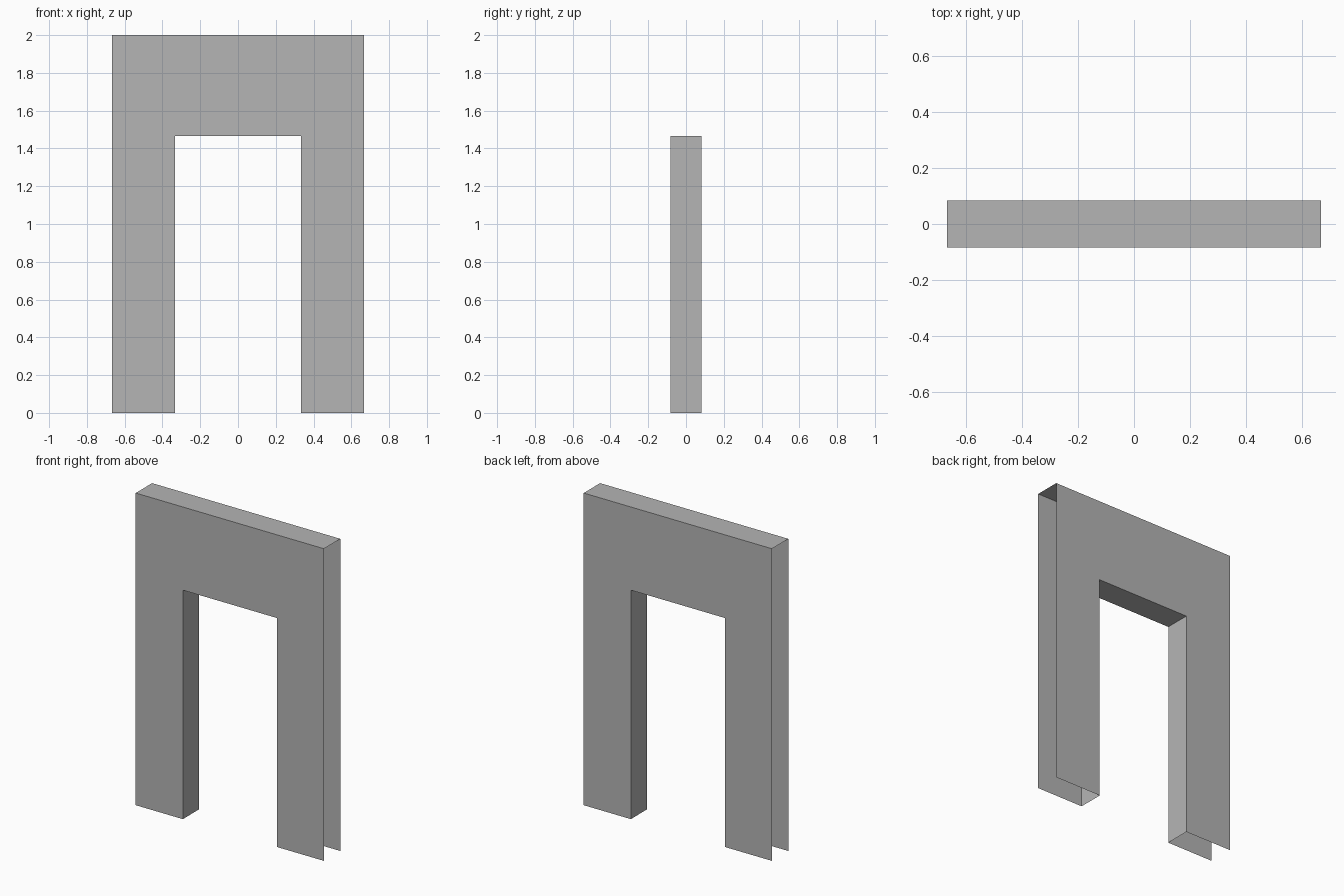
import bpy

if "Cube" in bpy.data.objects:
    bpy.data.objects.remove(bpy.data.objects["Cube"])

W, H, D = 0.667, 2.0, 0.083      # half width, height, half depth
OW, OH = 0.333, 1.467            # opening half width and height

grey = bpy.data.materials.new("plain grey")
grey.diffuse_color = (0.46, 0.46, 0.46, 1)
grey.use_nodes = True
grey.node_tree.nodes["Principled BSDF"].inputs["Base Color"].default_value = grey.diffuse_color


def make(name, verts, faces):
    mesh = bpy.data.meshes.new(name)
    mesh.from_pydata(verts, [], faces)
    mesh.materials.append(grey)
    mesh.update()
    obj = bpy.data.objects.new(name, mesh)
    bpy.context.collection.objects.link(obj)
    return obj


def strip(name, path):
    """Sweep an x-z path through the depth of the frame."""
    n = len(path)
    verts = [(x, y, z) for y in (-D, D) for x, z in path]
    make(name, verts, [(i, i + 1, n + i + 1, n + i) for i in range(n - 1)])


# front and back arch panels
opening = [(-OW, 0), (-OW, OH), (OW, OH), (OW, 0)]
outline = opening + [(W, 0), (W, H), (-W, H), (-W, 0)]
order = tuple(range(len(outline)))
make("front_panel", [(x, -D, z) for x, z in outline], [order])
make("back_panel", [(x, D, z) for x, z in outline], [order[::-1]])

# top cap and lining of the opening; outer sides and leg bottoms stay open
strip("top_cap", [(-W, H), (W, H)])
strip("opening_lining", opening[::-1])
